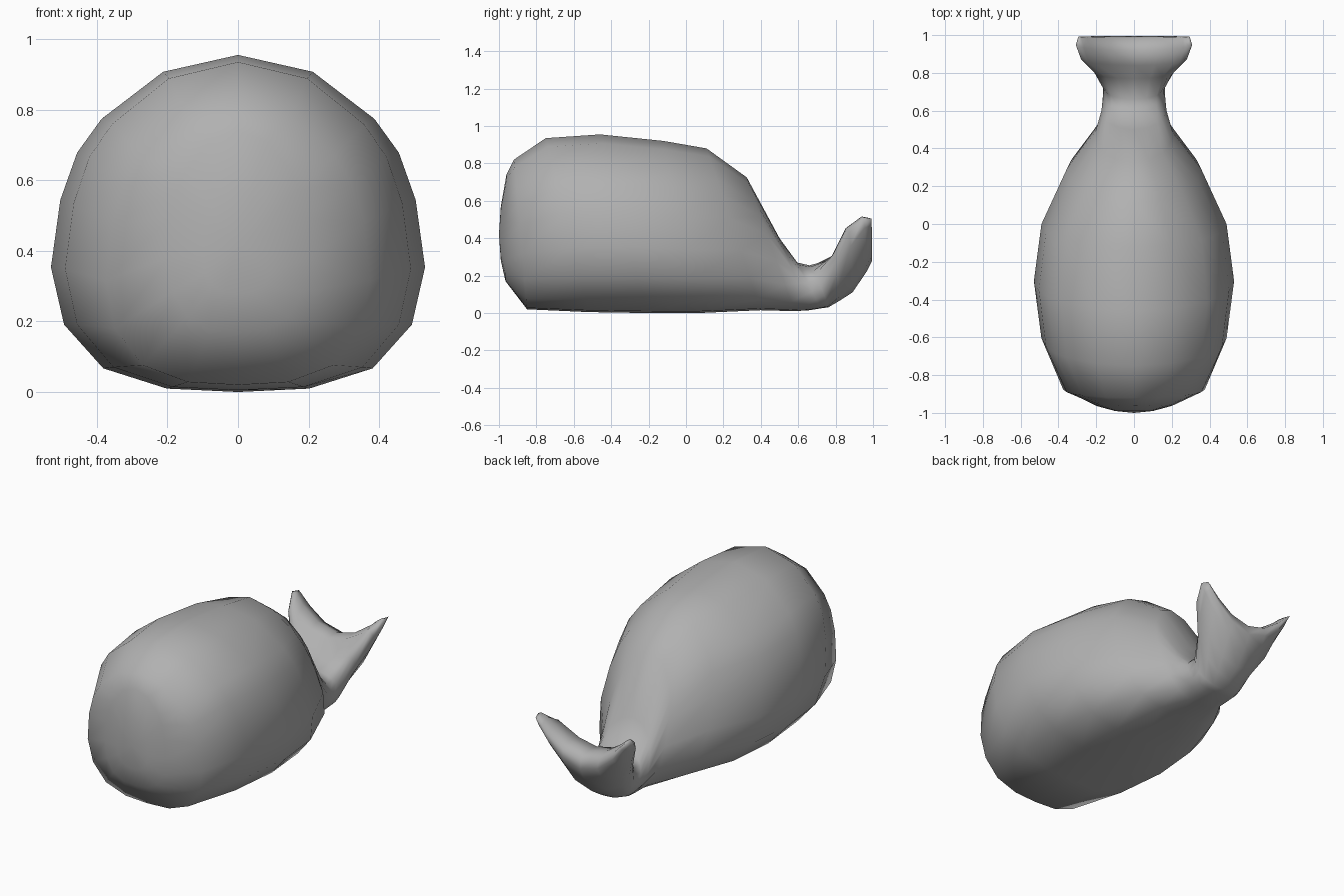
import bpy, bmesh

if "Cube" in bpy.data.objects:
    bpy.data.objects.remove(bpy.data.objects["Cube"])

# Half cross-section, bottom to top: (share of half width, share of height)
HALF = [(0, 0), (.38, .01), (.72, .07), (.93, .2), (1, .37),
        (.95, .57), (.86, .71), (.73, .81), (.4, .95), (0, 1)]

# Rings nose to tail: top y, top z, bottom y, bottom z, half width, side lift
RINGS = [
    (-.99, .57, -.99, .28, .10, 0), (-.96, .74, -.965, .17, .20, 0),
    (-.92, .82, -.85, .02, .375, 0), (-.75, .935, -.52, .005, .49, 0),
    (-.46, .955, -.21, 0, .53, 0), (-.12, .92, .07, 0, .49, 0),
    (.11, .88, .40, .015, .355, 0), (.325, .725, .58, .01, .205, 0),
    (.5, .4, .66, .015, .172, 0), (.595, .27, .72, .025, .165, 0),
    (.66, .255, .76, .03, .163, .02),
    # flukes: steep front, thick rim, curled up at the sides
    (.77, .275, .82, .065, .21, .13), (.84, .355, .89, .11, .28, .23),
    (.92, .36, .965, .22, .308, .24), (.985, .335, .995, .28, .295, .205)]

bm = bmesh.new()


def ring_verts(yt, zt, yb, zb, w, lift):
    side = HALF + [(-x, t) for x, t in HALF[-2:0:-1]]
    return [bm.verts.new((x * w, yb + (yt - yb) * t,
                          zb + (zt - zb) * t + lift * x * x)) for x, t in side]


# Skin of the body and tail
rings = [ring_verts(*r) for r in RINGS]
n = len(rings[0])
for a, b in zip(rings, rings[1:]):
    for i in range(n):
        j = (i + 1) % n
        bm.faces.new((a[i], a[j], b[j], b[i]))

# Rounded nose
nose = bm.verts.new((0, -1, .42))
for i in range(n):
    bm.faces.new((nose, rings[0][(i + 1) % n], rings[0][i]))

# Trailing edge of the flukes, closed top to bottom on both sides
end = rings[-1]
for s in (1, -1):
    for i in range(4):
        bm.faces.new([end[s * k % n] for k in (i, i + 1, 8 - i, 9 - i)])

bmesh.ops.recalc_face_normals(bm, faces=bm.faces)
mesh = bpy.data.meshes.new("whale_body")
bm.to_mesh(mesh)
bm.free()
for p in mesh.polygons:
    p.use_smooth = True

# Darker grey skin
skin = bpy.data.materials.new("dark_grey")
skin.diffuse_color = (.44, .44, .44, 1)
skin.use_nodes = True
skin.node_tree.nodes["Principled BSDF"].inputs["Base Color"].default_value = skin.diffuse_color
mesh.materials.append(skin)

body = bpy.data.objects.new("whale_body", mesh)
bpy.context.collection.objects.link(body)
